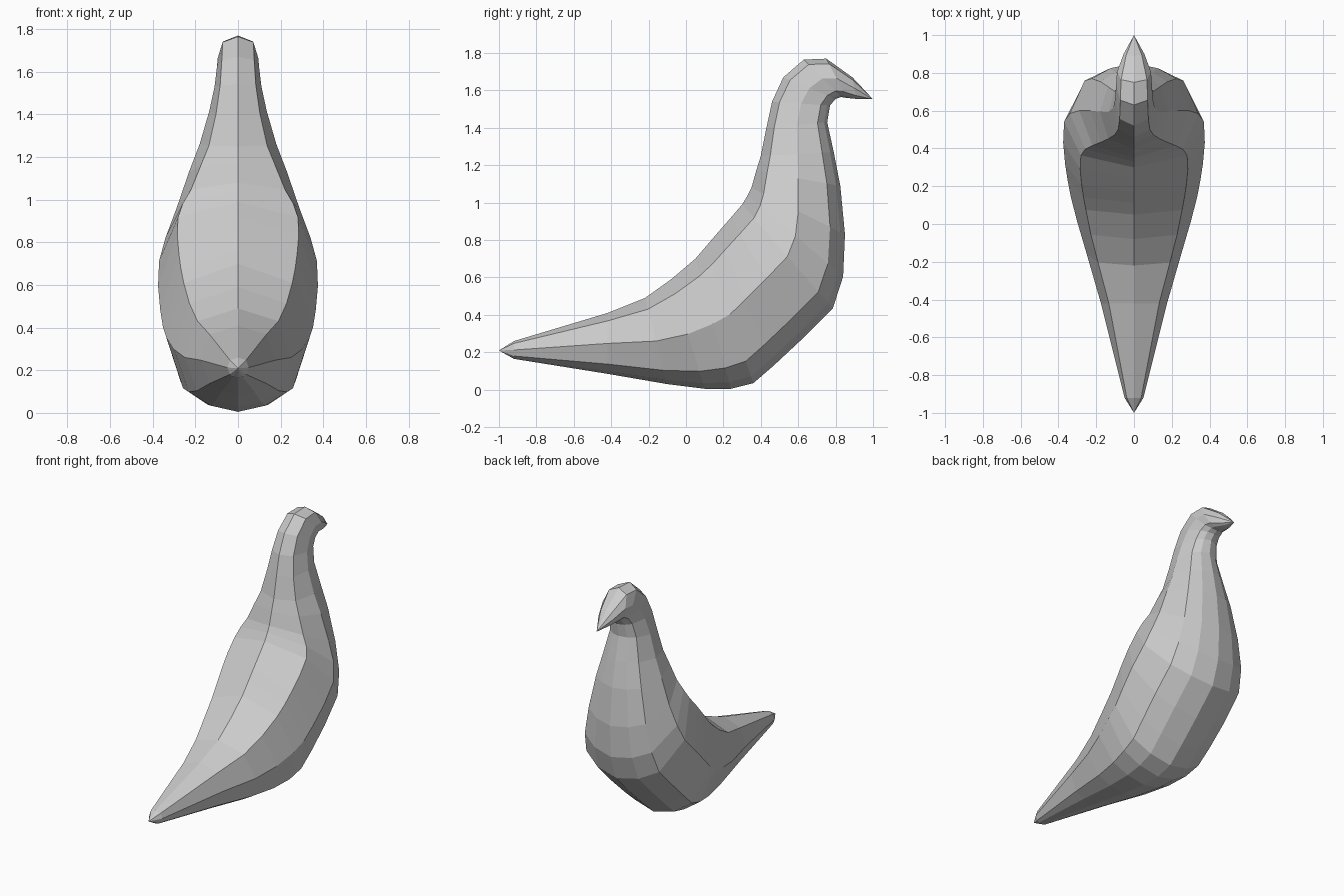
import bpy
import bmesh
from mathutils import Vector

default_cube = bpy.data.objects.get("Cube")
if default_cube:
    bpy.data.objects.remove(default_cube, do_unlink=True)


def make_material(name, colour):
    material = bpy.data.materials.new(name)
    material.use_nodes = True
    material.diffuse_color = colour
    material.node_tree.nodes["Principled BSDF"].inputs["Base Color"].default_value = colour
    return material


# Cross-section from back ridge to belly ridge: (share of depth, share of half width)
SECTION = [(0, 0), (0.13, 0.76), (0.5, 1), (0.84, 0.77), (0.95, 0.43), (1, 0)]

# Stations from tail to beak: back y, back z, belly y, belly z, half width
STATIONS = [
    (-.92, .26, -.92, .165, .05),
    (-.42, .41, -.42, .085, .175),
    (-.22, .49, -.1, .03, .25),
    (-.08, .59, .1, .005, .3),
    (.05, .7, .24, .005, .335),
    (.11, .77, .36, .035, .352),
    (.17, .84, .47, .13, .365),
    (.24, .92, .62, .27, .375),
    (.3, .99, .785, .435, .37),
    (.33, 1.04, .84, .605, .34),
    (.35, 1.08, .85, .83, .29),
    (.375, 1.17, .825, 1.09, .23),
    (.4, 1.25, .79, 1.27, .18),
    (.43, 1.4, .755, 1.43, .135),
    (.46, 1.54, .77, 1.52, .11),
    (.52, 1.67, .8, 1.555, .1),
    (.63, 1.765, .83, 1.565, .095),
    (.75, 1.77, .86, 1.56, .09),
    (.89, 1.67, .91, 1.555, .055),
]
TAIL_TIP = (0, -1, .21)
BEAK_TIP = (0, 1, 1.553)


def section_ring(bm, back_y, back_z, belly_y, belly_z, half_width):
    """One closed, mirrored loop of vertices around the body."""
    back = Vector((0, back_y, back_z))
    belly = Vector((0, belly_y, belly_z))
    side = Vector((half_width, 0, 0))
    left = [back.lerp(belly, depth) + side * width for depth, width in SECTION]
    right = [Vector((-p.x, p.y, p.z)) for p in reversed(left[1:-1])]
    return [bm.verts.new(p) for p in left + right]


def close_to_point(bm, ring, point):
    tip = bm.verts.new(point)
    for a, b in zip(ring, ring[1:] + ring[:1]):
        bm.faces.new((a, b, tip))


# Body, neck, head, beak and tail as one lofted skin
bm = bmesh.new()
rings = [section_ring(bm, *station) for station in STATIONS]
for first, second in zip(rings, rings[1:]):
    for i in range(len(first)):
        j = (i + 1) % len(first)
        bm.faces.new((first[i], first[j], second[j], second[i]))
close_to_point(bm, rings[0], TAIL_TIP)
close_to_point(bm, rings[-1], BEAK_TIP)
bmesh.ops.recalc_face_normals(bm, faces=bm.faces[:])

mesh = bpy.data.meshes.new("bird_body")
bm.to_mesh(mesh)
bm.free()
mesh.materials.append(make_material("plain grey", (0.6, 0.6, 0.6, 1)))
bird = bpy.data.objects.new("bird_body", mesh)
bpy.context.collection.objects.link(bird)
